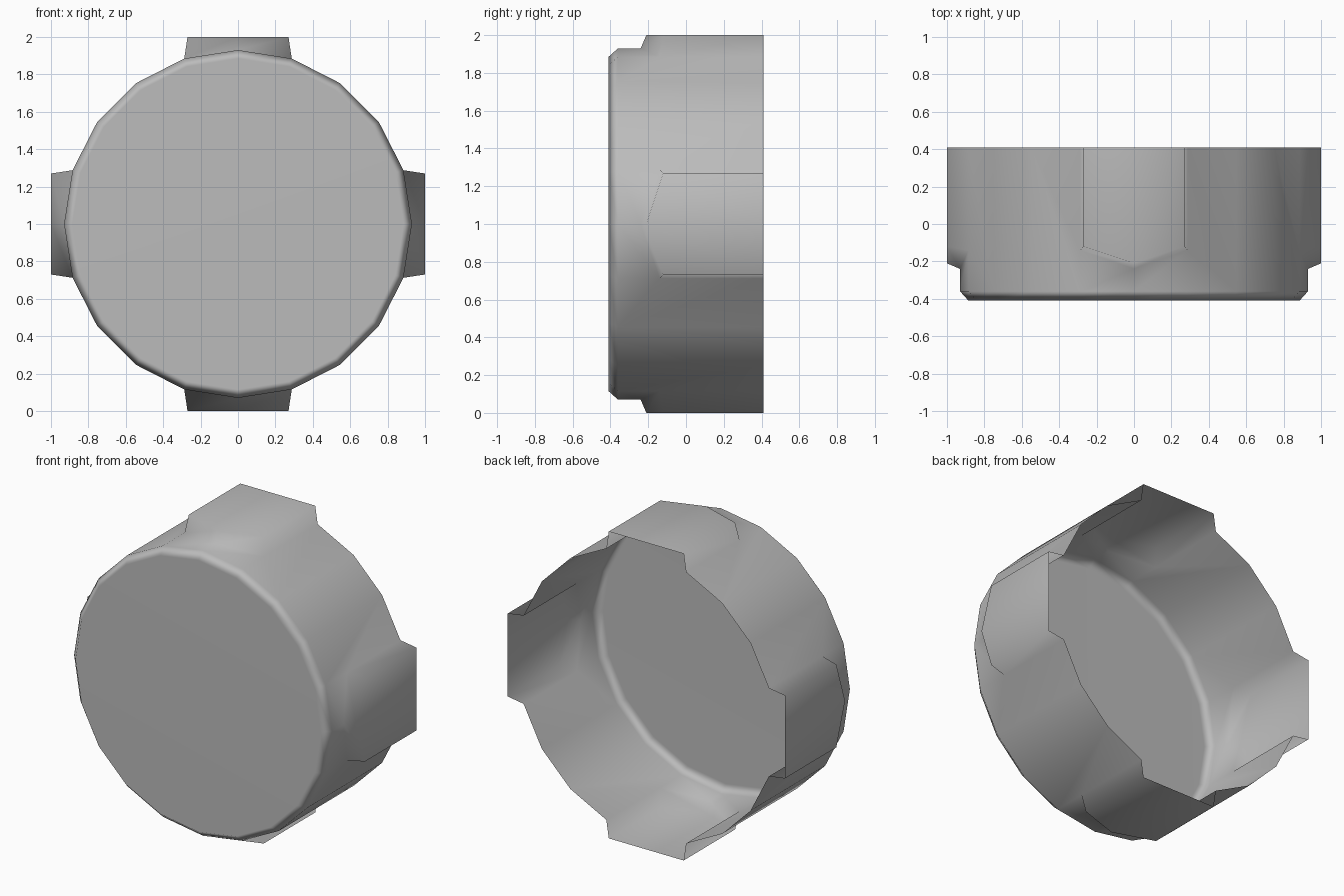
import bpy
import bmesh
import math

cube = bpy.data.objects.get("Cube")
if cube:
    bpy.data.objects.remove(cube, do_unlink=True)

SIDES = 20
RADIUS = 0.93
FACE_RADIUS = 0.885
FRONT, SHOULDER, BACK = -0.41, -0.36, 0.41
LUG_REACH, LUG_HALF = 1.0, 0.27

grey = bpy.data.materials.new("mid_grey")
grey.use_nodes = True
colour = (0.5, 0.5, 0.5, 1)
grey.diffuse_color = colour
grey.node_tree.nodes["Principled BSDF"].inputs["Base Color"].default_value = colour

bm = bmesh.new()


def ring(radius, y):
    steps = [2 * math.pi * i / SIDES for i in range(SIDES)]
    return [bm.verts.new((radius * math.sin(a), y, 1 + radius * math.cos(a))) for a in steps]


# Front disc, bevelled shoulder and open back rim
face_ring = ring(FACE_RADIUS, FRONT)
shoulder = ring(RADIUS, SHOULDER)
rim = ring(RADIUS, BACK)
bm.faces.new(face_ring)
for i in range(SIDES):
    j = (i + 1) % SIDES
    bm.faces.new((face_ring[i], face_ring[j], shoulder[j], shoulder[i]))


def lug(c):
    """Hollow grip lug over the two wall panels that meet at corner c."""
    a = 2 * math.pi * c / SIDES
    base, top, top_back = [], [], []
    for s in (-1, 0, 1):
        k = (c + s) % SIDES
        p = shoulder[k].co
        base.append(bm.verts.new((p.x, -0.14 if s else -0.24, p.z)))
        x = LUG_REACH * math.sin(a) + s * LUG_HALF * math.cos(a)
        z = 1 + LUG_REACH * math.cos(a) - s * LUG_HALF * math.sin(a)
        top.append(bm.verts.new((x, -0.12 if s else -0.21, z)))
        top_back.append(bm.verts.new((x, BACK, z)))
    for n in (0, 1):
        k, m = (c - 1 + n) % SIDES, (c + n) % SIDES
        bm.faces.new((shoulder[k], shoulder[m], base[n + 1], base[n]))
        bm.faces.new((base[n], base[n + 1], top[n + 1], top[n]))
        bm.faces.new((top[n], top[n + 1], top_back[n + 1], top_back[n]))
    for n, s in ((0, -1), (2, 1)):
        bm.faces.new((base[n], top[n], top_back[n], rim[(c + s) % SIDES]))
    return base


# Four lugs, with plain wall panels between them
quarter = SIDES // 4
starts = {}
for c in range(0, SIDES, quarter):
    base = lug(c)
    starts[(c - 1) % SIDES], starts[c + 1] = base[0], base[2]
for c in range(0, SIDES, quarter):
    for i in range(c + 1, c + quarter - 1):
        j = i + 1
        outline = [shoulder[i], shoulder[j], starts.get(j), rim[j], rim[i], starts.get(i)]
        bm.faces.new([v for v in outline if v])

bmesh.ops.delete(bm, geom=[v for v in bm.verts if not v.link_faces], context='VERTS')
bmesh.ops.recalc_face_normals(bm, faces=bm.faces)
front = min(bm.faces, key=lambda f: f.calc_center_median().y)
if front.normal.y > 0:
    bmesh.ops.reverse_faces(bm, faces=bm.faces)
for f in bm.faces:
    f.smooth = True

mesh = bpy.data.meshes.new("lugged_cap")
bm.to_mesh(mesh)
bm.free()
mesh.materials.append(grey)
cap = bpy.data.objects.new("lugged_cap", mesh)
bpy.context.collection.objects.link(cap)

# Soft shading that keeps the large faces flat
cap.modifiers.new("soft_shading", 'WEIGHTED_NORMAL')
